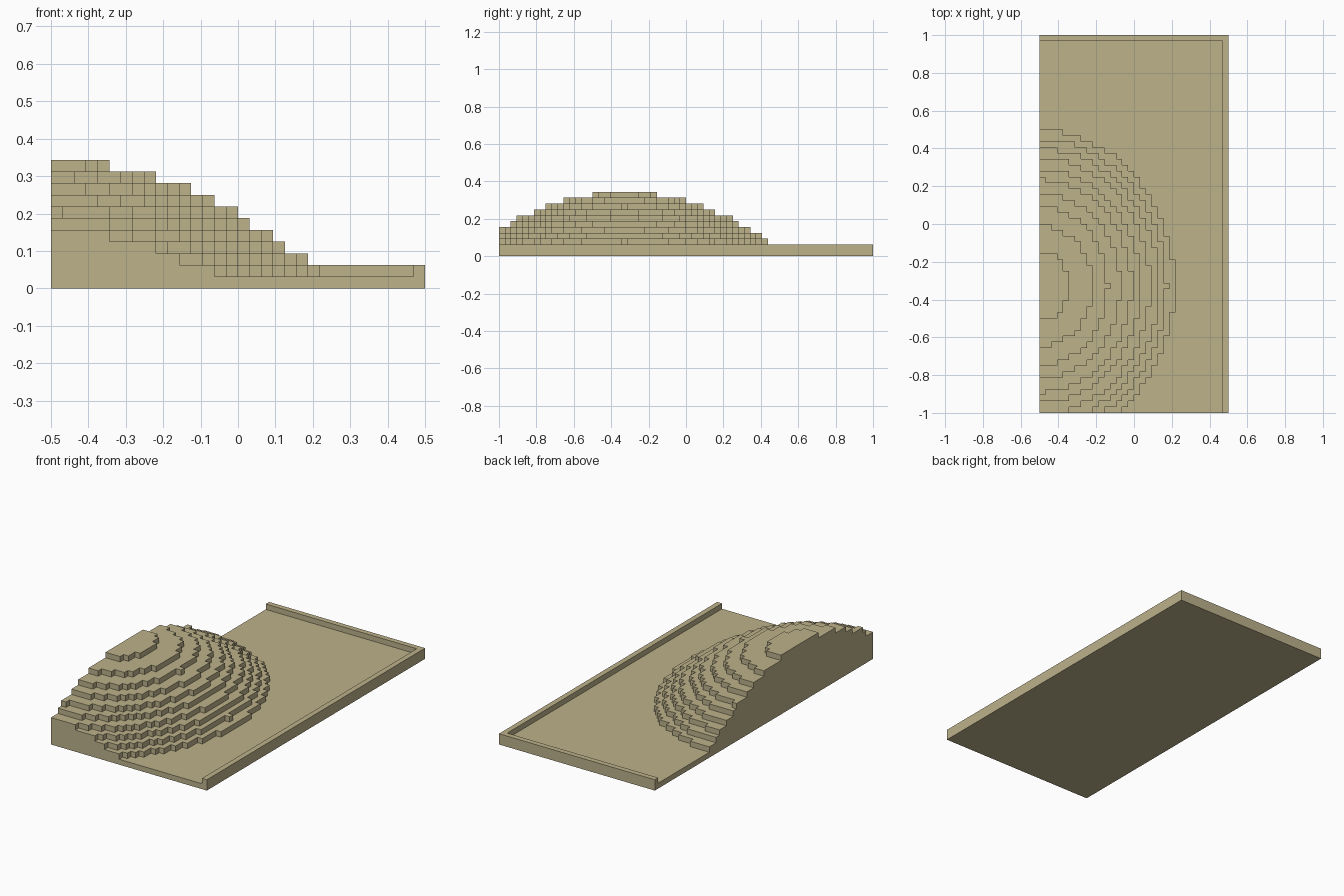
import bpy
import bmesh
import math

cube = bpy.data.objects.get("Cube")
if cube:
    bpy.data.objects.remove(cube)

U = 1 / 32            # edge of one block
COLS, ROWS = 32, 64   # footprint in blocks

# Single sand colour
sand = bpy.data.materials.new("sand")
sand.use_nodes = True
colour = (0.51, 0.445, 0.26, 1)
sand.diffuse_color = colour
bsdf = next(n for n in sand.node_tree.nodes if n.type == 'BSDF_PRINCIPLED')
bsdf.inputs["Base Color"].default_value = colour


def slab(name, outline, level, bottom=False):
    """One-block-thick slab from a counter-clockwise outline in block units."""
    bm = bmesh.new()

    def ring(z):
        return [bm.verts.new(((x - COLS / 2) * U, (y - ROWS / 2) * U, z * U))
                for x, y in outline]

    low, high = ring(level), ring(level + 1)
    bm.faces.new(high)
    if bottom:
        bm.faces.new(low[::-1])
    for i in range(len(outline)):
        j = (i + 1) % len(outline)
        bm.faces.new((low[i], low[j], high[j], high[i]))
    mesh = bpy.data.meshes.new(name)
    bm.to_mesh(mesh)
    bm.free()
    mesh.materials.append(sand)
    obj = bpy.data.objects.new(name, mesh)
    bpy.context.collection.objects.link(obj)


# Flat base, with a raised kerb along the right-hand and back edges
slab("base", [(0, 0), (COLS, 0), (COLS, ROWS), (0, ROWS)], 0, bottom=True)
slab("kerb", [(COLS - 1, 0), (COLS, 0), (COLS, ROWS), (0, ROWS),
              (0, ROWS - 1), (COLS - 1, ROWS - 1)], 1)

# Half dome in stepped terraces, each a blocky half ellipse cut by the front edge
CENTRE_ROW = 21
SQUASH = 0.7485
REACH_SQUARED = [519, 462.3, 408, 353, 298, 243.5, 188, 132.9, 79.5, 25.5]

for level, reach in enumerate(REACH_SQUARED, start=1):
    outline = []
    for row in range(ROWS):
        left = reach - SQUASH * (row - CENTRE_ROW) ** 2
        width = math.floor(math.sqrt(left) + 0.5) if left >= 0.25 else 0
        if width == 0:
            continue
        if not outline:
            outline.append((0, row))
        if outline[-1] == (width, row):
            outline.pop()          # same width as the row before
        else:
            outline.append((width, row))
        outline.append((width, row + 1))
    outline.append((0, outline[-1][1]))
    slab(f"dome_terrace_{level}", outline, level)
